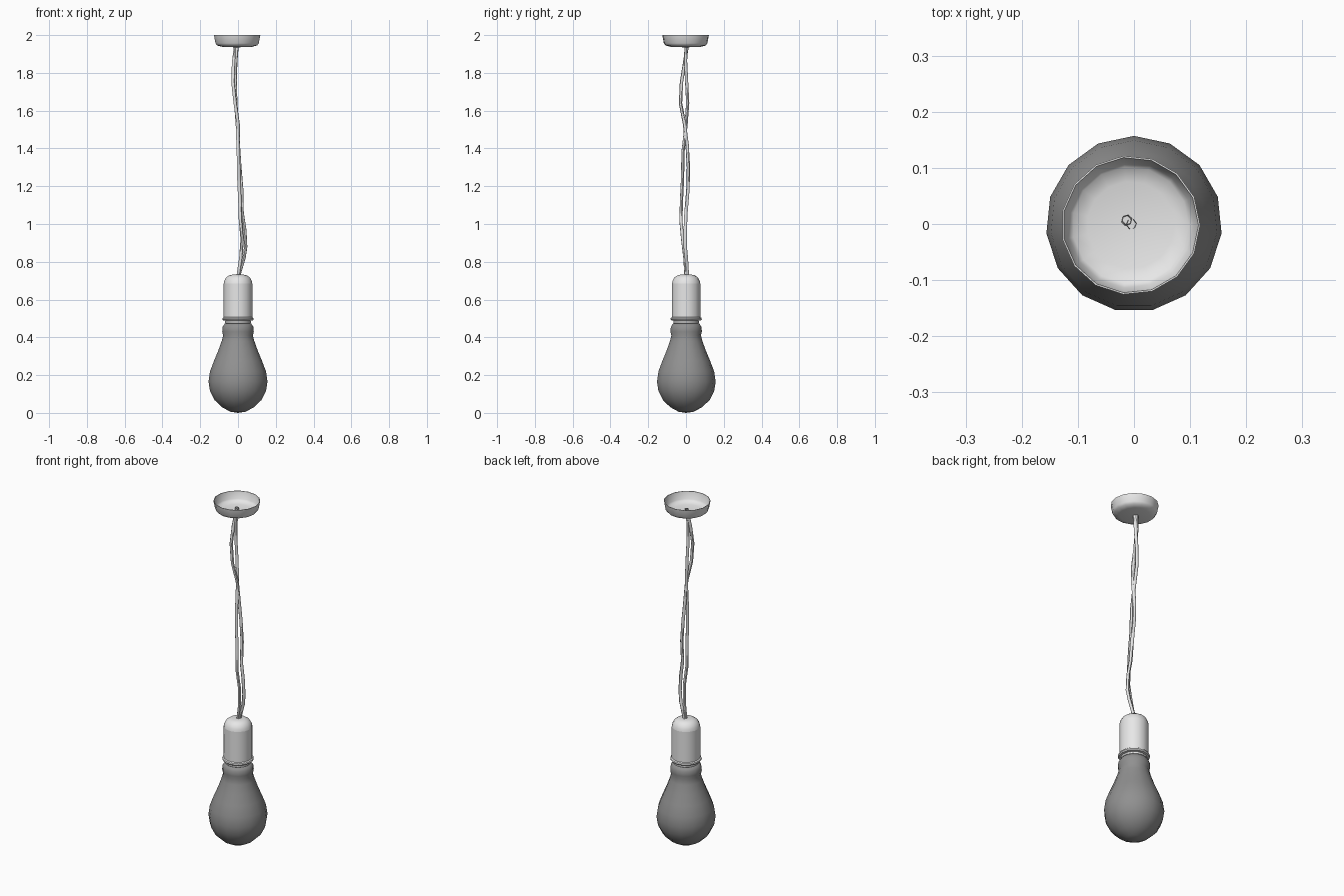
import bpy
import bmesh
from math import radians, cos, sin, tau

if "Cube" in bpy.data.objects:
    bpy.data.objects.remove(bpy.data.objects["Cube"])

SIDES = 15


def make_material(name, value):
    mat = bpy.data.materials.new(name)
    mat.use_nodes = True
    colour = (value, value, value, 1)
    mat.diffuse_color = colour
    mat.node_tree.nodes["Principled BSDF"].inputs["Base Color"].default_value = colour
    return mat


white = make_material("white plastic", 0.8)
grey = make_material("grey glass", 0.28)


def smooth(obj, angle):
    bpy.ops.object.select_all(action="DESELECT")
    obj.select_set(True)
    bpy.context.view_layer.objects.active = obj
    bpy.ops.object.shade_smooth_by_angle(angle=radians(angle))


def lathe(name, profile, mat, start=90, centre=(0, 0), angle=40):
    """Turn a (radius, height) profile around z; zero radius closes an end."""
    bm = bmesh.new()
    rings = []
    for r, z in profile:
        if r == 0:
            rings.append([bm.verts.new((0, 0, z))] * SIDES)
        else:
            steps = [radians(start) + tau * i / SIDES for i in range(SIDES)]
            rings.append([bm.verts.new((r * cos(a), r * sin(a), z)) for a in steps])
    for low, high in zip(rings, rings[1:]):
        for i in range(SIDES):
            j = (i + 1) % SIDES
            bm.faces.new(dict.fromkeys((low[i], low[j], high[j], high[i])))
    bmesh.ops.recalc_face_normals(bm, faces=bm.faces)
    mesh = bpy.data.meshes.new(name)
    bm.to_mesh(mesh)
    bm.free()
    mesh.materials.append(mat)
    obj = bpy.data.objects.new(name, mesh)
    obj.location = (*centre, 0)
    bpy.context.collection.objects.link(obj)
    smooth(obj, angle)


def wire(name, points):
    """Thin tube along a path."""
    curve = bpy.data.curves.new(name, "CURVE")
    curve.dimensions = "3D"
    curve.bevel_depth = 0.009
    curve.bevel_resolution = 1
    spline = curve.splines.new("POLY")
    spline.points.add(len(points) - 1)
    for p, co in zip(spline.points, points):
        p.co = (*co, 1)
    curve.materials.append(white)
    obj = bpy.data.objects.new(name, curve)
    bpy.context.collection.objects.link(obj)
    bpy.ops.object.select_all(action="DESELECT")
    obj.select_set(True)
    bpy.context.view_layer.objects.active = obj
    bpy.ops.object.convert(target="MESH")
    smooth(bpy.context.object, 60)


# Bulb, from the bottom tip to the neck
lathe("bulb", [(0, 0), (0.04, 0.006), (0.085, 0.03), (0.125, 0.068), (0.149, 0.115),
               (0.157, 0.165), (0.149, 0.22), (0.128, 0.275), (0.105, 0.33), (0.087, 0.38),
               (0.079, 0.41), (0.084, 0.43), (0.082, 0.455), (0.07, 0.474), (0, 0.474)],
      grey, angle=60)

# Thread collar between bulb and socket
lathe("socket_collar", [(0, 0.468), (0.06, 0.468), (0.069, 0.476), (0.069, 0.486),
                        (0.06, 0.494), (0, 0.494)], white)

# Socket with bottom flange and domed cap
lathe("socket", [(0, 0.49), (0.079, 0.49), (0.084, 0.496), (0.082, 0.503), (0.076, 0.507),
                 (0.076, 0.685)], white)
lathe("socket_cap", [(0.076, 0.683), (0.073, 0.699), (0.063, 0.717), (0.047, 0.728),
                     (0.03, 0.732), (0, 0.732)], white, angle=50)

# Ceiling cup, open at the top
lathe("ceiling_cup", [(0, 1.935), (0.08, 1.938), (0.107, 1.945), (0.116, 1.957), (0.124, 2.0),
                      (0.121, 2.0), (0.112, 1.958), (0.104, 1.949), (0.078, 1.942), (0, 1.94)],
      white, start=0, centre=(-0.006, -0.002), angle=60)

# Two loosely twisted wires
wire("wire_left", [(0.002, 0.008, 0.72), (0.032, 0.002, 0.82), (0.041, -0.004, 0.88),
                   (0.036, -0.004, 0.97), (0.022, 0, 1.06), (0.02, 0.01, 1.18),
                   (0.01, 0.013, 1.3), (0.002, 0.006, 1.42), (0.001, -0.008, 1.53),
                   (-0.015, -0.029, 1.64), (-0.027, -0.024, 1.75), (-0.024, -0.008, 1.85),
                   (-0.012, 0.008, 1.955)])
wire("wire_right", [(0, 0, 0.72), (0.015, -0.006, 0.82), (0.022, -0.018, 0.92),
                    (0.013, -0.027, 1.02), (0.01, -0.024, 1.12), (0.004, -0.018, 1.25),
                    (0.002, -0.016, 1.38), (-0.003, 0, 1.52), (-0.012, 0.009, 1.64),
                    (-0.015, 0.003, 1.76), (-0.012, -0.002, 1.86), (-0.004, 0, 1.955)])
